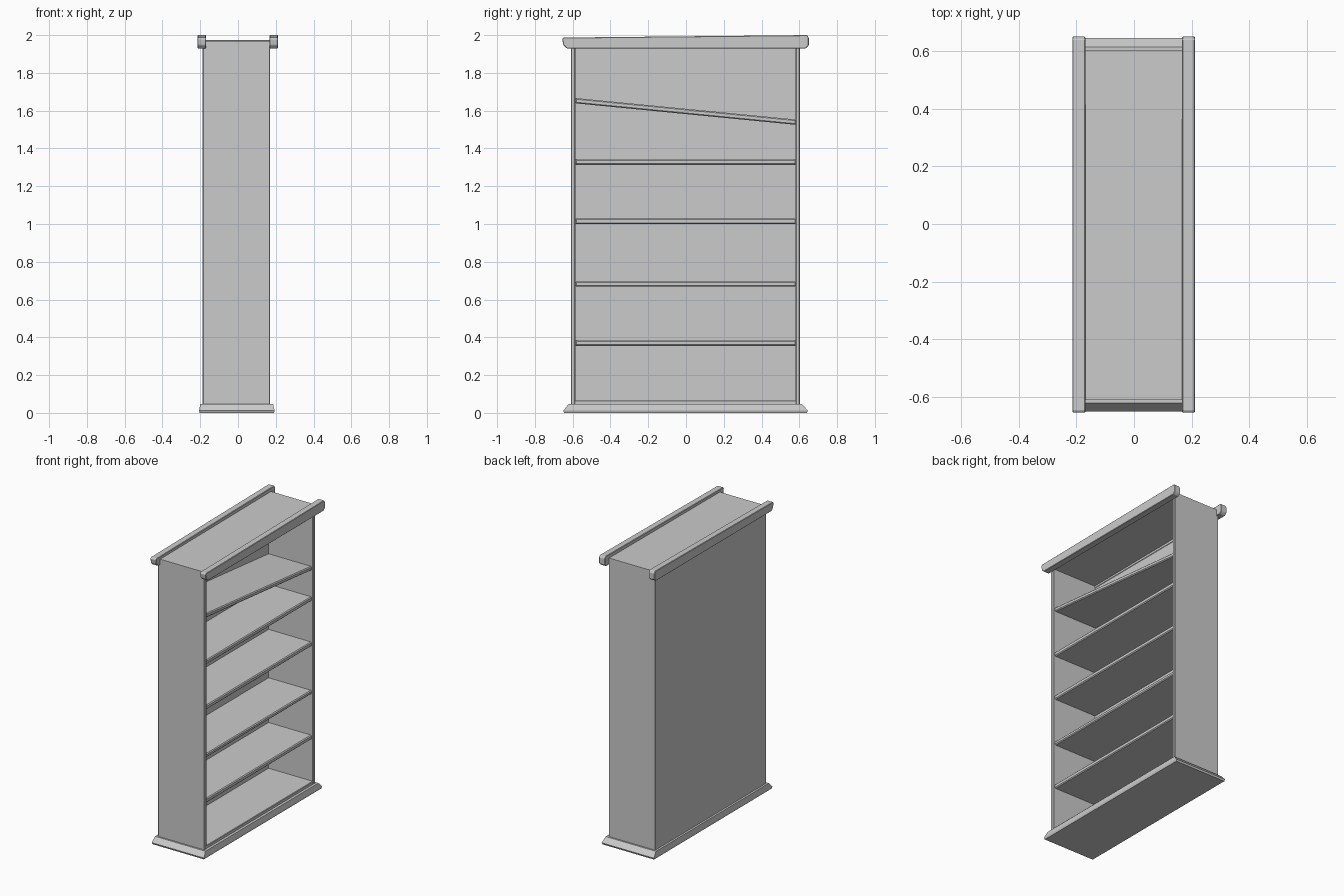
import bpy, bmesh

if "Cube" in bpy.data.objects:
    bpy.data.objects.remove(bpy.data.objects["Cube"])


def finish(name, bm, bevel=0.0):
    bmesh.ops.recalc_face_normals(bm, faces=bm.faces)
    mesh = bpy.data.meshes.new(name)
    bm.to_mesh(mesh)
    bm.free()
    obj = bpy.data.objects.new(name, mesh)
    bpy.context.collection.objects.link(obj)
    if bevel:
        mod = obj.modifiers.new("edge_bevel", 'BEVEL')
        mod.width = bevel
        mod.segments = 1
        mod.limit_method = 'ANGLE'
    return obj


def loft(name, rings, bevel=0.0):
    """Closed solid through rings of equal point count."""
    bm = bmesh.new()
    loops = [[bm.verts.new(p) for p in ring] for ring in rings]
    n = len(loops[0])
    for a, b in zip(loops, loops[1:]):
        for i in range(n):
            j = (i + 1) % n
            bm.faces.new((a[i], a[j], b[j], b[i]))
    bm.faces.new(loops[0])
    bm.faces.new(loops[-1])
    return finish(name, bm, bevel)


def extrude_x(name, profile, x0, x1, bevel=0.0):
    """Side profile (y, z) extruded along x."""
    return loft(name, [[(x, y, z) for y, z in profile] for x in (x0, x1)], bevel)


def rect(x0, x1, y0, y1, z):
    return [(x0, y0, z), (x1, y0, z), (x1, y1, z), (x0, y1, z)]


def board(name, y0, y1, z_left, z_right, thick, x0, x1, bevel=0.0):
    """Horizontal or tilted board, given by its top heights at each end."""
    return extrude_x(name, [(y0, z_left - thick), (y1, z_right - thick),
                            (y1, z_right), (y0, z_left)], x0, x1, bevel)


BACK, FRONT = -0.187, 0.17
LEFT, RIGHT = -0.61, 0.603
IN_L, IN_R = -0.585, 0.58

# Plinth with sloping upper edge
loft("plinth", [rect(-0.203, 0.19, -0.645, 0.64, 0.0),
                rect(-0.206, 0.194, -0.65, 0.645, 0.012),
                rect(-0.2, 0.186, -0.622, 0.615, 0.046)])

# Side walls, floor, top and back panel
extrude_x("left_wall", [(LEFT, 0.04), (IN_L, 0.04), (IN_L, 1.968), (LEFT, 1.968)],
          BACK, FRONT, 0.004)
extrude_x("right_wall", [(IN_R, 0.04), (RIGHT, 0.04), (RIGHT, 1.974), (IN_R, 1.974)],
          BACK, FRONT, 0.004)
board("floor_board", IN_L - 0.01, IN_R + 0.01, 0.066, 0.066, 0.03, BACK + 0.005, FRONT - 0.002, 0.003)
board("top_board", LEFT, RIGHT, 1.969, 1.975, 0.025, BACK, FRONT)
extrude_x("back_panel", [(LEFT + 0.006, 0.04), (RIGHT - 0.006, 0.04),
                         (RIGHT - 0.006, 1.96), (LEFT + 0.006, 1.96)], BACK + 0.001, -0.172)

# Shelves, the uppermost one slipped to a slant
shelves = [(0.385, 0.385, 0.03), (0.695, 0.695, 0.026), (1.03, 1.03, 0.03),
           (1.343, 1.343, 0.03), (1.667, 1.553, 0.028)]
for i, (zl, zr, t) in enumerate(shelves):
    board(f"shelf_{i + 1}", IN_L - 0.002, IN_R + 0.002, zl, zr, t, -0.175, 0.16, 0.006)

# Front and back crown rails with clipped lower corners
rail = [(-0.632, 1.93), (0.635, 1.93), (0.65, 1.945), (0.65, 1.985), (0.642, 2.0),
        (-0.648, 1.987), (-0.655, 1.98), (-0.65, 1.948)]
extrude_x("front_rail", rail, 0.167, 0.212, 0.003)
extrude_x("back_rail", rail, -0.214, -0.169, 0.003)
